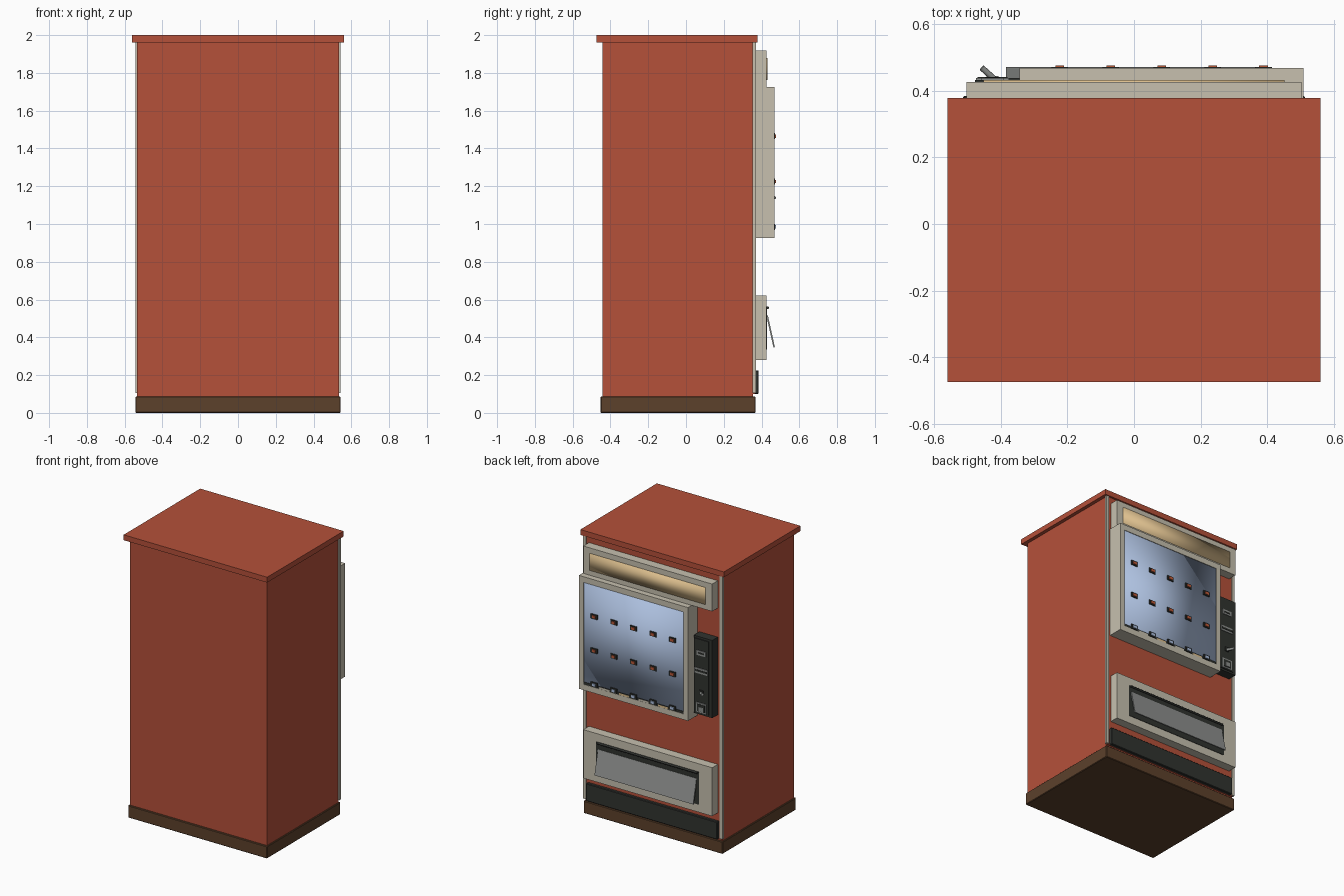
import bpy, math
from mathutils import Vector

if "Cube" in bpy.data.objects:
    bpy.data.objects.remove(bpy.data.objects["Cube"])


def mat(name, col):
    m = bpy.data.materials.new(name)
    m.diffuse_color = (*col, 1)
    m.use_nodes = True
    m.node_tree.nodes["Principled BSDF"].inputs["Base Color"].default_value = m.diffuse_color
    return m


RED = mat("brick red", (0.46, 0.082, 0.042))
CREAM = mat("warm cream", (0.57, 0.53, 0.43))
BROWN = mat("dark brown", (0.107, 0.052, 0.024))
DARK = mat("charcoal", (0.030, 0.033, 0.029))
GLASS = mat("pale blue glass", (0.42, 0.53, 0.74))
TAN = mat("lit tan", (0.72, 0.52, 0.27))
GREY = mat("flap grey", (0.27, 0.28, 0.27))
ORANGE = mat("tag orange", (0.50, 0.10, 0.04))


def box(name, x, y, z, material, bevel=0.0, smooth=False, rot=None):
    """Box from (min, max) ranges."""
    bpy.ops.mesh.primitive_cube_add(size=1)
    o = bpy.context.object
    o.name = name
    lo, hi = (Vector(v) for v in zip(x, y, z))
    size, mid = hi - lo, (hi + lo) / 2
    for v in o.data.vertices:
        v.co = Vector(a * b for a, b in zip(v.co, size))
    o.location = mid
    if rot:
        o.rotation_euler = rot
    o.data.materials.append(material)
    if bevel:
        b = o.modifiers.new("bevel", 'BEVEL')
        b.width, b.segments = bevel, 1
    if smooth:
        bpy.ops.object.shade_smooth()
    return o


def frame(name, x, y, z, bx, bz, material):
    """Rails across the full width with posts between them."""
    box(name + "_bottom_rail", x, y, (z[0], z[0] + bz), material)
    box(name + "_top_rail", x, y, (z[1] - bz, z[1]), material)
    zz = (z[0] + bz, z[1] - bz)
    box(name + "_left_post", (x[0], x[0] + bx), y, zz, material)
    box(name + "_right_post", (x[1] - bx, x[1]), y, zz, material)


def rod(name, a, b, r, material, sides=12):
    a, b = Vector(a), Vector(b)
    bpy.ops.mesh.primitive_cylinder_add(vertices=sides, radius=r, depth=(b - a).length,
                                        location=(a + b) / 2)
    o = bpy.context.object
    o.name = name
    o.rotation_euler = (b - a).to_track_quat('Z', 'Y').to_euler()
    o.data.materials.append(material)
    bpy.ops.object.shade_smooth_by_angle()


# cabinet
box("base_plinth", (-0.543, 0.543), (-0.452, 0.368), (0, 0.087), BROWN, 0.004)
box("cabinet_body", (-0.535, 0.535), (-0.441, 0.356), (0.085, 1.962), RED)
box("cabinet_cap", (-0.56, 0.56), (-0.475, 0.378), (1.962, 2.0), RED)
box("door_panel", (-0.53, 0.53), (0.35, 0.364), (0.1, 1.962), RED)
for side, s in (("left", -1), ("right", 1)):
    box(side + "_edge_trim", sorted((s * 0.522, s * 0.543)), (0.353, 0.371), (0.105, 1.962), CREAM)
box("kick_plate", (-0.513, 0.513), (0.36, 0.385), (0.1, 0.225), DARK, 0.004)

# lit sign box
box("sign_housing", (-0.503, 0.503), (0.36, 0.427), (1.725, 1.918), CREAM)
box("sign_panel", (-0.452, 0.452), (0.415, 0.432), (1.762, 1.88), TAN, smooth=True)

# display window
frame("window", (-0.343, 0.509), (0.36, 0.468), (0.925, 1.725), 0.036, 0.04, CREAM)
box("window_glass", (-0.307, 0.473), (0.365, 0.464), (0.965, 1.685), GLASS, smooth=True)

# selection tags in three rows of five
for r, z in enumerate((1.465, 1.225, 0.985)):
    for c in range(5):
        x = -0.223 + 0.153 * c
        n = f"tag_{r}_{c}"
        box(n + "_holder", (x - 0.025, x + 0.025), (0.46, 0.471), (z - 0.016, z + 0.016), DARK)
        box(n + "_face", (x - 0.013, x + 0.013), (0.468, 0.476), (z - 0.009, z + 0.009),
            GLASS if r == 2 else ORANGE)
        # low strip of items beside the bottom tags
        if r == 2 and c < 4:
            box(f"item_strip_{c}", (x + 0.035, x + 0.115), (0.46, 0.467), (0.965, 0.978),
                CREAM if c % 2 else TAN)
box("window_sill_shadow", (-0.307, 0.473), (0.46, 0.4655), (0.965, 0.982), DARK)

# coin panel
box("coin_panel", (-0.503, -0.36), (0.36, 0.427), (0.972, 1.52), DARK)
box("coin_panel_face", (-0.478, -0.365), (0.42, 0.433), (0.985, 1.505), DARK)


def plate(name, z, w, h, y, material):
    box(name, (-0.425 - w / 2, -0.425 + w / 2), (0.428, y), (z - h / 2, z + h / 2), material)


plate("coin_slot_plate", 1.41, 0.07, 0.034, 0.438, GREY)
plate("coin_slot", 1.41, 0.045, 0.01, 0.440, DARK)
plate("bill_slot_plate", 1.284, 0.1, 0.038, 0.438, GREY)
plate("bill_slot", 1.284, 0.09, 0.012, 0.441, DARK)
plate("lever_mount", 1.135, 0.03, 0.03, 0.440, DARK)
rod("return_lever", (-0.42, 0.436, 1.13), (-0.457, 0.469, 1.14), 0.009, GREY)
plate("coin_return_frame", 1.025, 0.08, 0.07, 0.439, GREY)
plate("coin_return_opening", 1.025, 0.06, 0.05, 0.442, DARK)
plate("coin_return_flap", 1.018, 0.035, 0.03, 0.445, GREY)

# delivery hatch
frame("hatch", (-0.503, 0.503), (0.36, 0.427), (0.28, 0.622), 0.103, 0.057, CREAM)
box("hatch_opening", (-0.402, 0.402), (0.36, 0.43), (0.335, 0.562), DARK)
rod("hatch_hinge", (-0.39, 0.432, 0.557), (0.39, 0.432, 0.557), 0.007, DARK)
box("hatch_flap", (-0.385, 0.385), (0.444, 0.452), (0.345, 0.518), GREY,
    rot=(math.radians(12.5), 0, 0))
